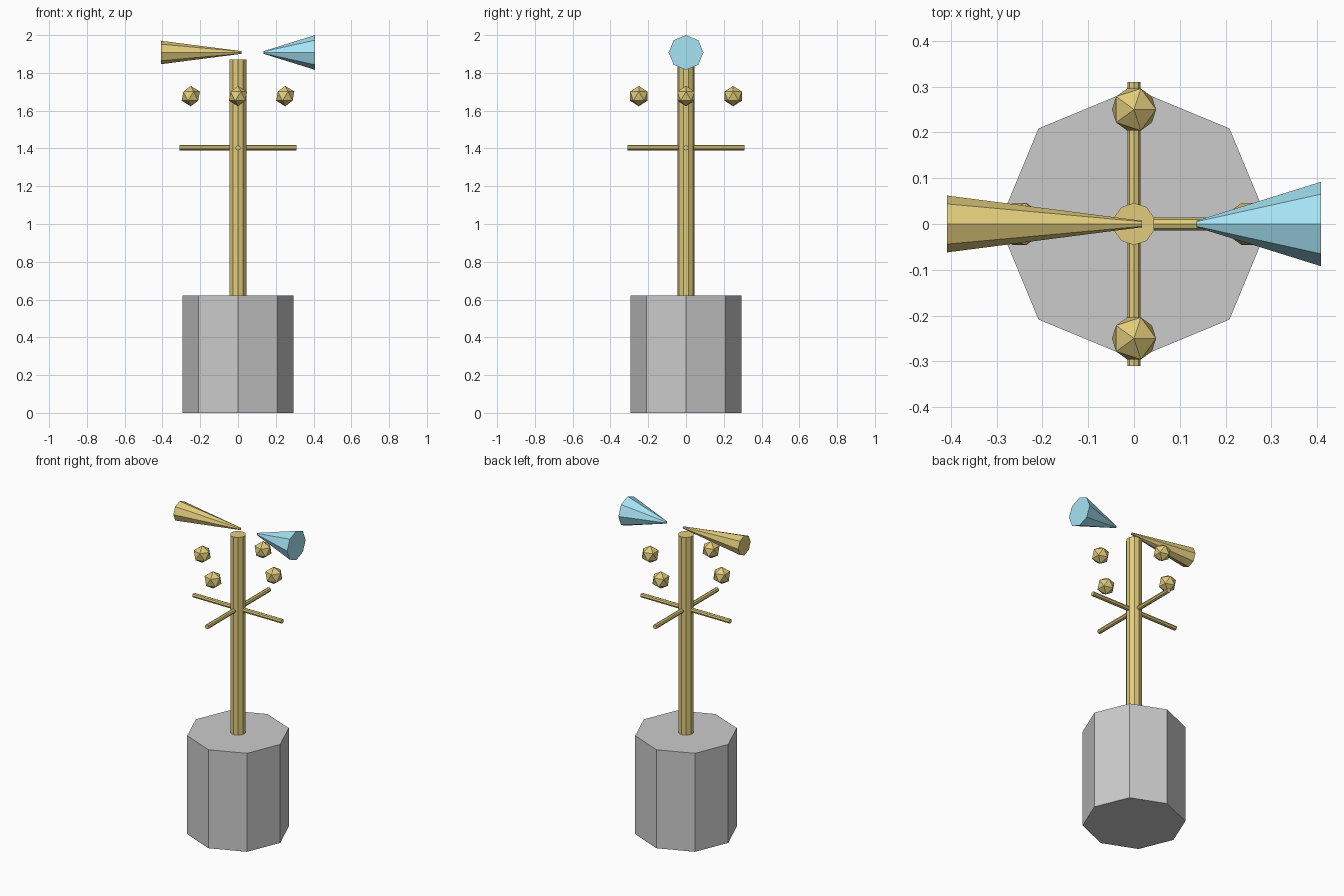
import bpy
from math import pi

if "Cube" in bpy.data.objects:
    bpy.data.objects.remove(bpy.data.objects["Cube"])


def material(name, rgb):
    m = bpy.data.materials.new(name)
    m.diffuse_color = (*rgb, 1)
    m.use_nodes = True
    m.node_tree.nodes["Principled BSDF"].inputs["Base Color"].default_value = m.diffuse_color
    return m


gold = material("gold", (0.75, 0.6, 0.2))
blue = material("pale_blue", (0.38, 0.77, 0.91))


def finish(name, mat):
    ob = bpy.context.object
    ob.name = name
    if mat:
        ob.data.materials.append(mat)
    return ob


def prism(name, sides, r1, r2, length, loc, rot=(0, 0, 0), mat=None):
    """Straight or tapered prism centred on loc; r1 at its local bottom, r2 at its top."""
    bpy.ops.mesh.primitive_cone_add(vertices=sides, radius1=r1, radius2=r2,
                                    depth=length, location=loc, rotation=rot)
    return finish(name, mat)


ALONG_X = (0, pi / 2, 0)
ALONG_Y = (pi / 2, 0, 0)

# Octagonal pedestal and pole
prism("pedestal", 8, 0.295, 0.295, 0.622, (0, 0, 0.311))
prism("pole", 10, 0.046, 0.046, 1.25, (0, 0, 1.245), mat=gold)

# Crossed direction rods
for name, rot in (("rod_x", ALONG_X), ("rod_y", ALONG_Y)):
    prism(name, 8, 0.014, 0.014, 0.62, (0, 0, 1.403), rot, gold)

# Four faceted balls floating above the rods
for i, (x, y) in enumerate(((1, 0), (0, 1), (-1, 0), (0, -1))):
    bpy.ops.mesh.primitive_ico_sphere_add(subdivisions=1, radius=0.054,
                                          location=(0.25 * x, 0.25 * y, 1.677))
    finish(f"ball_{i + 1}", gold)


# Vane: tapered tail and pointer, each given by its end positions along x
def vane(name, x1, x2, r1, r2, mat):
    prism(name, 8, r1, r2, x2 - x1, ((x1 + x2) / 2, 0, 1.908), ALONG_X, mat)


vane("vane_tail", -0.408, 0.018, 0.062, 0.007, gold)
vane("vane_pointer", 0.136, 0.408, 0.007, 0.092, blue)
